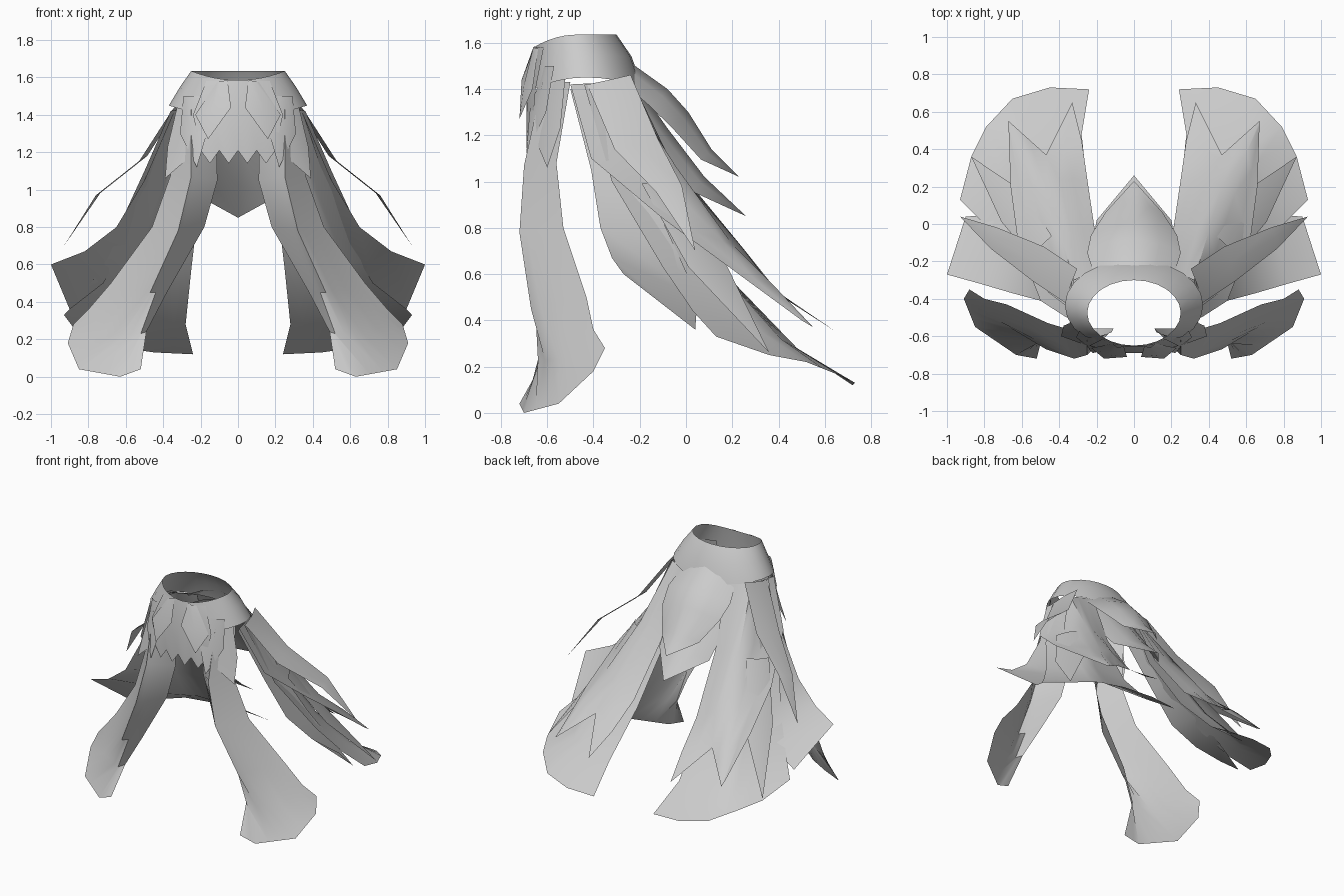
import bpy
import bmesh
import math
from mathutils import Vector

default_cube = bpy.data.objects.get("Cube")
if default_cube:
    bpy.data.objects.remove(default_cube, do_unlink=True)

cloth = bpy.data.materials.new("grey cloth")
cloth.use_nodes = True
grey = (.6, .6, .6, 1)
cloth.diffuse_color = grey
cloth.node_tree.nodes["Principled BSDF"].inputs["Base Color"].default_value = grey


def resample(row, count):
    """Spread a row of points evenly over a number of columns."""
    last = len(row) - 1
    points = []
    for i in range(count):
        place = i * last / (count - 1)
        start = min(int(place), last)
        end = min(start + 1, last)
        points.append(Vector(row[start]).lerp(Vector(row[end]), place - start))
    return points


def sheet(name, rows, columns=None, sides=(1,), closed=False):
    """Thin cloth lofted through rows of points; a one-point row makes a tip."""
    count = columns or max(len(row) for row in rows)
    bm = bmesh.new()
    for side in sides:
        grid = []
        for row in rows:
            points = resample(row, count)
            grid.append([bm.verts.new((x * side, y, z)) for x, y, z in points])
        for upper, lower in zip(grid, grid[1:]):
            for i in range(count if closed else count - 1):
                j = (i + 1) % count
                loop = [upper[i], lower[i], lower[j], upper[j]]
                bm.faces.new(loop if side > 0 else loop[::-1])
    bmesh.ops.remove_doubles(bm, verts=bm.verts[:], dist=.0005)
    mesh = bpy.data.meshes.new(name)
    bm.to_mesh(mesh)
    bm.free()
    mesh.materials.append(cloth)
    item = bpy.data.objects.new(name, mesh)
    bpy.context.collection.objects.link(item)
    bpy.ops.object.select_all(action="DESELECT")
    item.select_set(True)
    bpy.context.view_layer.objects.active = item
    bpy.ops.object.shade_smooth_by_angle(angle=math.radians(50))


def pair(name, rows, columns=None):
    """The same sheet on the left and on the right."""
    sheet("left_" + name, rows, columns)
    sheet("right_" + name, rows, columns, sides=(-1,))


def leaf(name, spine, widths, across, bow=.015):
    """Pair of pointed leaves: a spine with half-widths, edges bowed inward."""
    across = Vector(across).normalized()
    rows = []
    for point, width in zip(spine, widths):
        centre = Vector(point)
        inward = Vector((-centre.x, -.45 - centre.y, 0)).normalized() * bow
        rows.append([centre - across * width + inward, centre,
                     centre + across * width + inward])
    tip = Vector(spine[-1])
    pair(name, rows + [[tip]])


def tail_panel(name, spine, widths):
    """Pointed panel over the middle of the back, drooping to both edges."""
    rows = []
    for (y, z), width in zip(spine, widths):
        droop = width * .3
        rows.append([(0, y, z), (width * .55, y - droop * .3, z - droop * .4),
                     (width, y - droop, z - droop)])
    sheet(name, rows, sides=(1, -1))


# Waistband: flared ring, lower at the front and slightly at the back
def ring(radius_x, radius_y, centre_y, height, front_dip, back_dip, steps=24):
    points = []
    for i in range(steps):
        angle = math.tau * i / steps
        sine = math.sin(angle)
        dip = (front_dip if sine < 0 else back_dip) * sine ** 2
        points.append((radius_x * math.cos(angle),
                       centre_y + radius_y * sine, height - dip))
    return points


sheet("waistband", [ring(.25, .175, -.475, 1.635, .05, 0),
                    ring(.31, .215, -.45, 1.55, .05, .01),
                    ring(.37, .245, -.435, 1.45, .06, .04)], closed=True)

# Front apron with a zigzag hem, mirrored about the middle
apron_top, apron_middle, apron_hem = [], [], []
for step in range(5):
    x = step * .05
    curve = x * x
    apron_top.append((x * .85, -.655 + curve, 1.58))
    apron_middle.append((x * 1.2, -.69 + curve, 1.4))
    apron_hem.append((x, -.69 + curve * .6, 1.14 if step % 2 else 1.21))
sheet("front_apron", [apron_top, apron_middle, apron_hem], sides=(1, -1))

# Overlapping petals on the front of the hips
leaf("inner_petal", [(.09, -.66, 1.58), (.14, -.7, 1.42), (.16, -.72, 1.27)],
     [.03, .1], (1, .25, -.2))
leaf("middle_petal", [(.26, -.6, 1.5), (.25, -.65, 1.3), (.22, -.69, 1.12)],
     [.05, .08], (1, .5, 0))
leaf("outer_petal", [(.26, -.57, 1.5), (.31, -.61, 1.22), (.39, -.6, 1.06)],
     [.08, .1], (.8, .6, .1))

# Long front sashes, folded along the front, with a broad turned-out end
pair("front_sash", [
    [(.33, -.5, 1.43), (.25, -.62, 1.43), (.12, -.58, 1.42)],
    [(.36, -.56, 1.08), (.25, -.7, 1.07), (.11, -.56, 1.05)],
    [(.46, -.53, .8), (.32, -.72, .78), (.18, -.56, .8)],
    [(.68, -.43, .5), (.47, -.67, .45), (.38, -.56, .45)],
    [(.8, -.4, .36), (.72, -.52, .23), (.52, -.64, .23), (.49, -.6, .24)],
    [(.88, -.35, .28), (.91, -.4, .18), (.85, -.55, .04), (.63, -.7, 0), (.52, -.72, .04)],
], columns=13)

# Side panels sweeping out to a corner
pair("side_panel", [
    [(.35, -.5, 1.4), (.33, -.3, 1.43)],
    [(.5, -.41, 1.05), (.48, -.18, 1)],
    [(.65, -.37, .8), (.6, -.04, .7)],
    [(.82, -.32, .67), (.72, .05, .5)],
    [(1, -.27, .6), (.9, .04, .36)],
])

# Broad rounded rear trains
pair("rear_train", [
    [(.16, -.24, 1.43), (.3, -.3, 1.43), (.36, -.44, 1.42)],
    [(.2, -.08, 1), (.4, -.08, 1), (.52, -.32, 1)],
    [(.25, .2, .57), (.53, .14, .62), (.7, -.1, .63)],
    [(.28, .48, .28), (.62, .41, .32), (.83, .03, .44)],
    [(.24, .72, .12), (.45, .73, .13), (.65, .67, .16),
     (.79, .52, .22), (.87, .36, .25), (.93, .13, .33)],
], columns=11)

# Forked layer draped over each train and hip
pair("forked_layer", [
    [(.17, -.23, 1.43), (.32, -.3, 1.43), (.36, -.5, 1.42)],
    [(.21, -.03, 1), (.4, -.04, 1.06), (.5, -.41, 1.1)],
    [(.25, .24, .64), (.4, .24, .72), (.54, .16, .74), (.62, -.1, .84)],
    [(.28, .45, .48), (.46, .35, .56), (.6, .38, .55), (.66, .2, .62)],
    [(.33, .65, .35), (.47, .37, .53), (.67, .55, .37), (.67, .5, .4)],
], columns=7)

# Feathers on the hips
leaf("long_feather", [(.5, -.12, 1), (.66, .1, .64), (.87, .36, .26)],
     [.08, .1], (-.6, .8, .1))
leaf("hip_feather", [(.34, -.33, 1.44), (.52, -.21, 1.16), (.76, -.07, .97), (.93, .04, .7)],
     [.1, .1, .06], (-.25, .9, .2), bow=.01)

# Two pointed tail panels over the middle of the back
tail_panel("upper_tail_panel",
           [(-.22, 1.5), (-.08, 1.4), (.01, 1.3), (.11, 1.14), (.23, 1.02)],
           [.21, .25, .23, .15, 0])
tail_panel("lower_tail_panel",
           [(-.22, 1.43), (-.08, 1.23), (.08, 1.02), (.26, .85)],
           [.21, .23, .2, 0])
